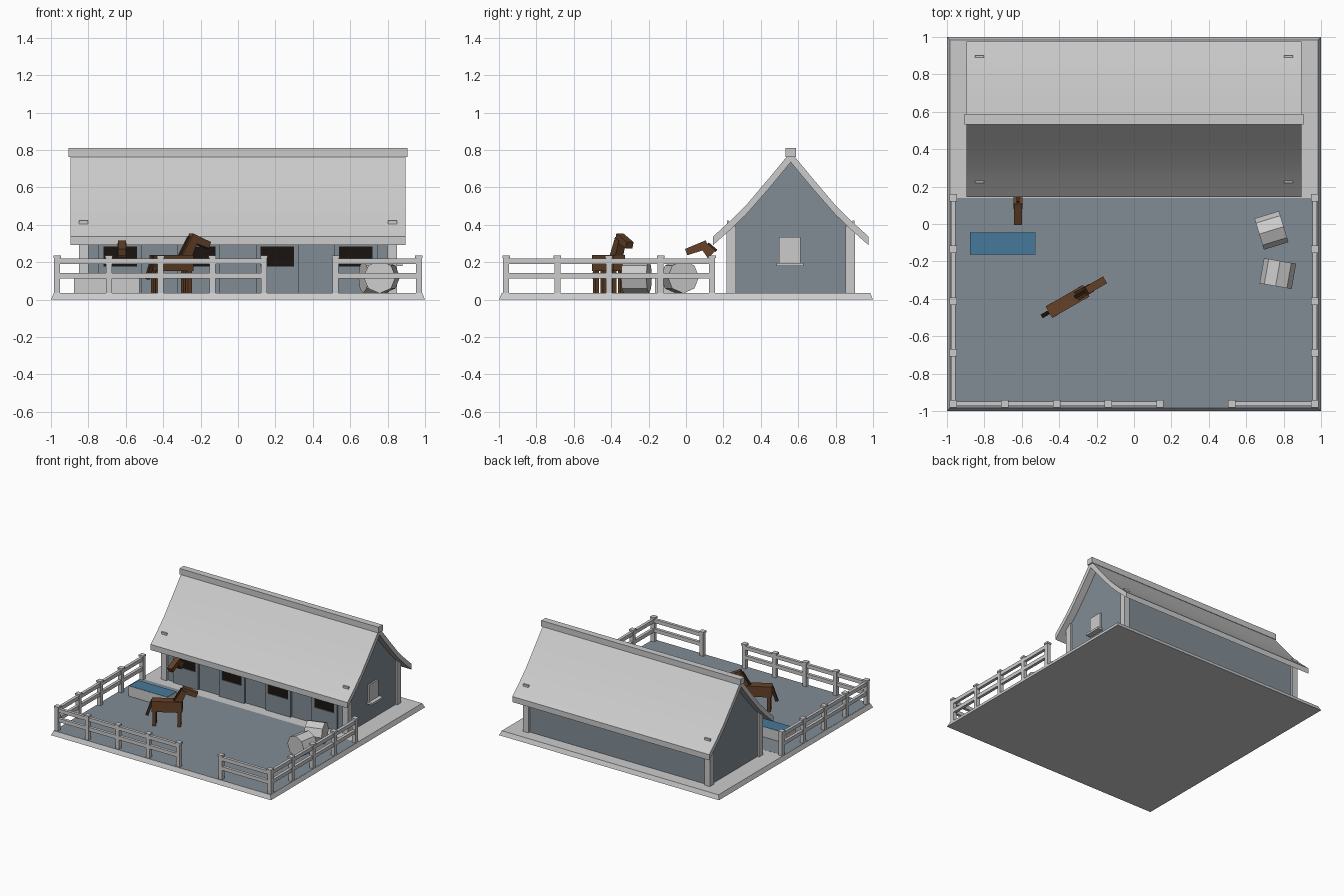
import bpy, bmesh
from math import radians, pi
from mathutils import Vector, Matrix

if "Cube" in bpy.data.objects:
    bpy.data.objects.remove(bpy.data.objects["Cube"])

def material(name, c):
    m = bpy.data.materials.new(name)
    m.diffuse_color = (*c, 1)
    m.use_nodes = True
    m.node_tree.nodes["Principled BSDF"].inputs["Base Color"].default_value = m.diffuse_color
    return m

BROWN = material("coat", (0.13, 0.055, 0.022))
DARK = material("dark_hair", (0.045, 0.022, 0.012))
BLACK = material("dark_opening", (0.01, 0.007, 0.005))
BLUE = material("water", (0.06, 0.19, 0.32))
SLATE = material("blue_grey", (0.22, 0.26, 0.30))

def finish(name, bm, mat=None, M=None, smooth=False):
    bmesh.ops.recalc_face_normals(bm, faces=bm.faces)
    me = bpy.data.meshes.new(name)
    bm.to_mesh(me)
    bm.free()
    ob = bpy.data.objects.new(name, me)
    bpy.context.collection.objects.link(ob)
    if M:
        ob.matrix_world = M
    if mat:
        me.materials.append(mat)
    if smooth:
        bpy.ops.object.select_all(action='DESELECT')
        ob.select_set(True)
        bpy.context.view_layer.objects.active = ob
        bpy.ops.object.shade_smooth_by_angle(angle=radians(30))
    return ob

def box(name, x0, x1, y0, y1, z0, z1, mat=None, M=None, inset=0):
    bm = bmesh.new()
    bmesh.ops.create_cube(bm, size=1)
    for v in bm.verts:
        k = inset if v.co.z > 0 else 0
        v.co = ((x0 + k, x1 - k)[v.co.x > 0], (y0 + k, y1 - k)[v.co.y > 0], (z0, z1)[v.co.z > 0])
    return finish(name, bm, mat, M)

def extrude_x(name, profile, x0, x1, mat=None, smooth=False):
    bm = bmesh.new()
    f = bm.faces.new([bm.verts.new((x0, y, z)) for y, z in profile])
    r = bmesh.ops.extrude_face_region(bm, geom=[f])
    for v in r["geom"]:
        if isinstance(v, bmesh.types.BMVert):
            v.co.x = x1
    return finish(name, bm, mat, smooth=smooth)

def beam(name, p0, p1, w, h0, h1, mat, M):
    # tapered block between two (x, z) points in the animal's side plane
    a, b = Vector((p0[0], 0, p0[1])), Vector((p1[0], 0, p1[1]))
    d = (b - a).normalized()
    n = Vector((-d.z, 0, d.x))
    bm = bmesh.new()
    bmesh.ops.create_cube(bm, size=1)
    for v in bm.verts:
        end = v.co.x > 0
        v.co = (b if end else a) + n * v.co.z * (h1 if end else h0) + Vector((0, v.co.y * w, 0))
    return finish(name, bm, mat, M)

# Ground slab
G = 0.035
box("base_slab", -1, 1, -1, 1, 0, G, inset=0.015)
box("yard_surface", -0.983, 0.983, -0.983, 0.14, G - 0.01, G + 0.0005, SLATE)

# Roof: flared slopes with a ridge beam
C = 0.56
half = [(0.144, 0.337), (0.235, 0.42), (0.323, 0.507), (0.44, 0.645)]
lower = [(0.144, 0.291), (0.235, 0.372), (0.323, 0.457), (0.44, 0.59)]
mirror = lambda pts: [(2 * C - y, z) for y, z in reversed(pts)]
top = half + [(C, 0.79)] + mirror(half)
under = lower + [(C, 0.735)] + mirror(lower)
extrude_x("roof", top + under[::-1], -0.895, 0.895, smooth=True)
box("ridge_beam", -0.905, 0.905, C - 0.027, C + 0.027, 0.762, 0.81)
for sx in (-1, 1):
    for sy in (-1, 1):
        x, y = sx * 0.826, C + sy * 0.335
        box("roof_hook", x - 0.025, x + 0.025, y - 0.006, y + 0.006, 0.405, 0.423)

# Barn walls: gabled block tucked under the roof, with corner posts
wall = [(0.235, G), (0.235, 0.38)] + [(y, z + 0.006) for y, z in lower[2:]]
extrude_x("barn_walls", wall + [(C, 0.741)] + mirror(wall), -0.835, 0.835, SLATE)
for sx in (-1, 1):
    for sy in (-1, 1):
        x, y = sx * 0.825, C + sy * 0.318
        box("corner_post", x - 0.025, x + 0.025, y - 0.025, y + 0.025, G, 0.395)

# Stable doors: panel frames around dark openings
for cx in (-0.63, -0.21, 0.21, 0.63):
    box("stall_opening", cx - 0.09, cx + 0.09, 0.225, 0.236, 0.17, 0.29, BLACK)
    box("half_door", cx - 0.115, cx + 0.115, 0.219, 0.237, G, 0.176, SLATE)
    box("door_lintel", cx - 0.115, cx + 0.115, 0.219, 0.237, 0.284, 0.345, SLATE)
    for s in (-1, 1):
        x = cx + s * 0.1025
        box("door_jamb", x - 0.0125, x + 0.0125, 0.219, 0.237, 0.176, 0.284, SLATE)

# Gable window
box("gable_window", 0.83, 0.848, 0.497, 0.612, 0.195, 0.335)
box("window_sill", 0.83, 0.88, 0.485, 0.627, 0.18, 0.197)

# Paddock fence
def post(x, y):
    box("fence_post", x - 0.016, x + 0.016, y - 0.016, y + 0.016, G, 0.225)
    box("post_cap", x - 0.02, x + 0.02, y - 0.02, y + 0.02, 0.222, 0.236)

def fence(points):
    for p in points:
        post(*p)
    (xa, ya), (xb, yb) = points[0], points[-1]
    for z in (0.112, 0.19):
        t = 0.012
        box("fence_rail", min(xa, xb) - t, max(xa, xb) + t, min(ya, yb) - t, max(ya, yb) + t, z, z + 0.03)

E = 0.967
ys = [0.14 - 0.276 * i for i in range(4)]
for s in (-1, 1):
    fence([(s * E, y) for y in ys] + [(s * E, -E + 0.005)])
fence([(-E + 0.2765 * i, -0.962) for i in range(5)])
fence([(0.522, -0.962), (E, -0.962)])

# Water trough
box("trough", -0.878, -0.527, -0.166, -0.043, G, 0.118)
box("trough_water", -0.876, -0.529, -0.164, -0.045, 0.112, 0.12, BLUE)

# Round hay bales
for x, y, a in ((0.735, -0.034, 17), (0.769, -0.265, 80)):
    bm = bmesh.new()
    bmesh.ops.create_cone(bm, cap_ends=True, segments=8, radius1=0.087, radius2=0.087, depth=0.137)
    M = Matrix.Translation((x, y, 0.121)) @ Matrix.Rotation(radians(a), 4, 'Z') @ Matrix.Rotation(pi / 2, 4, 'Y')
    finish("hay_bale", bm, M=M)

# Horse head and neck, shared by both horses
def horse_head(M, neck0, neck1):
    beam("horse_neck", neck0, neck1, 0.048, 0.058, 0.042, BROWN, M)
    px, pz = neck1
    beam("horse_head", (px - 0.018, pz + 0.008), (px + 0.095, pz - 0.034), 0.042, 0.046, 0.036, BROWN, M)
    d = 0.024
    beam("horse_mane", (neck0[0] - d, neck0[1] + d * 0.8), (px - 0.02, pz + 0.012), 0.018, 0.016, 0.016, DARK, M)

# Standing horse
M = Matrix.Translation((-0.355, -0.414, 0)) @ Matrix.Rotation(radians(30), 4, 'Z')
box("horse_body", -0.115, 0.115, -0.035, 0.035, 0.152, 0.238, BROWN, M)
for x in (-0.093, 0.093):
    for y in (-0.024, 0.024):
        box("horse_leg", x - 0.013, x + 0.013, y - 0.012, y + 0.012, G, 0.16, BROWN, M)
beam("horse_tail", (-0.11, 0.232), (-0.15, 0.11), 0.022, 0.02, 0.022, DARK, M)
horse_head(M, (0.075, 0.215), (0.13, 0.325))

# Horse looking out of the first stall
M = Matrix.Translation((-0.62, 0.226, 0)) @ Matrix.Rotation(radians(-90), 4, 'Z')
horse_head(M, (0.088, 0.242), (0.13, 0.288))
